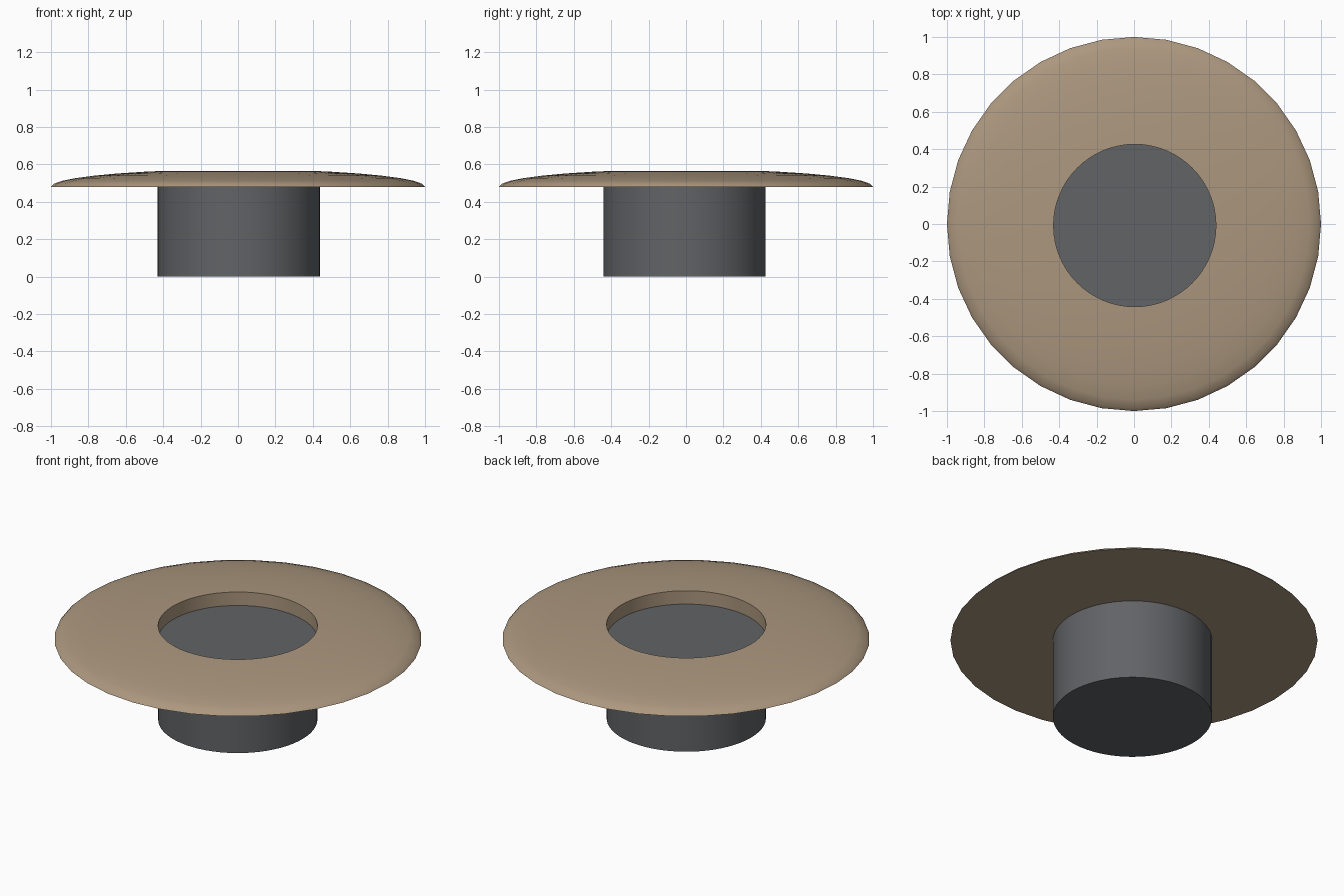
import bpy, bmesh, math

if "Cube" in bpy.data.objects:
    bpy.data.objects.remove(bpy.data.objects["Cube"])

SIDES = 36
STEM_SIDES = 64
CX, CY = 0.004, -0.008      # the stem and hole sit slightly off centre
R = 0.434
BASE_Z, RISE = 0.48, 0.093


def paint(obj, name, rgb):
    mat = bpy.data.materials.new(name)
    mat.diffuse_color = (*rgb, 1)
    mat.use_nodes = True
    mat.node_tree.nodes["Principled BSDF"].inputs["Base Color"].default_value = mat.diffuse_color
    obj.data.materials.clear()
    obj.data.materials.append(mat)


def cylinder(name, radius, z0, z1):
    bpy.ops.mesh.primitive_cylinder_add(
        vertices=STEM_SIDES, radius=radius, depth=z1 - z0,
        location=(CX, CY, (z0 + z1) / 2))
    obj = bpy.context.object
    obj.name = name
    return obj


def smooth(obj, degrees):
    bpy.ops.object.select_all(action='DESELECT')
    obj.select_set(True)
    bpy.context.view_layer.objects.active = obj
    bpy.ops.object.shade_smooth_by_angle(angle=math.radians(degrees))


# domed brim: upper half of a flattened sphere, closed underneath
bpy.ops.mesh.primitive_uv_sphere_add(segments=SIDES, ring_count=18, radius=1)
brim = bpy.context.object
brim.name = "domed_brim"
bm = bmesh.new()
bm.from_mesh(brim.data)
bmesh.ops.delete(bm, geom=[v for v in bm.verts if v.co.z < -0.01], context='VERTS')
bmesh.ops.holes_fill(bm, edges=[e for e in bm.edges if e.is_boundary], sides=0)
for v in bm.verts:
    v.co.z = BASE_Z + RISE * v.co.z
bmesh.ops.recalc_face_normals(bm, faces=bm.faces)
bm.to_mesh(brim.data)
bm.free()

# round opening through the brim
cutter = cylinder("hole_cutter", R, 0.3, 0.8)
mod = brim.modifiers.new("hole", 'BOOLEAN')
mod.operation = 'DIFFERENCE'
mod.solver = 'EXACT'
mod.object = cutter
bpy.context.view_layer.objects.active = brim
bpy.ops.object.modifier_apply(modifier=mod.name)
bpy.data.objects.remove(cutter, do_unlink=True)
smooth(brim, 60)
paint(brim, "tan", (0.41, 0.31, 0.21))

# solid round stem closing the opening from below
stem = cylinder("stem", R, 0.0, 0.483)
smooth(stem, 35)
paint(stem, "slate", (0.12, 0.125, 0.133))
